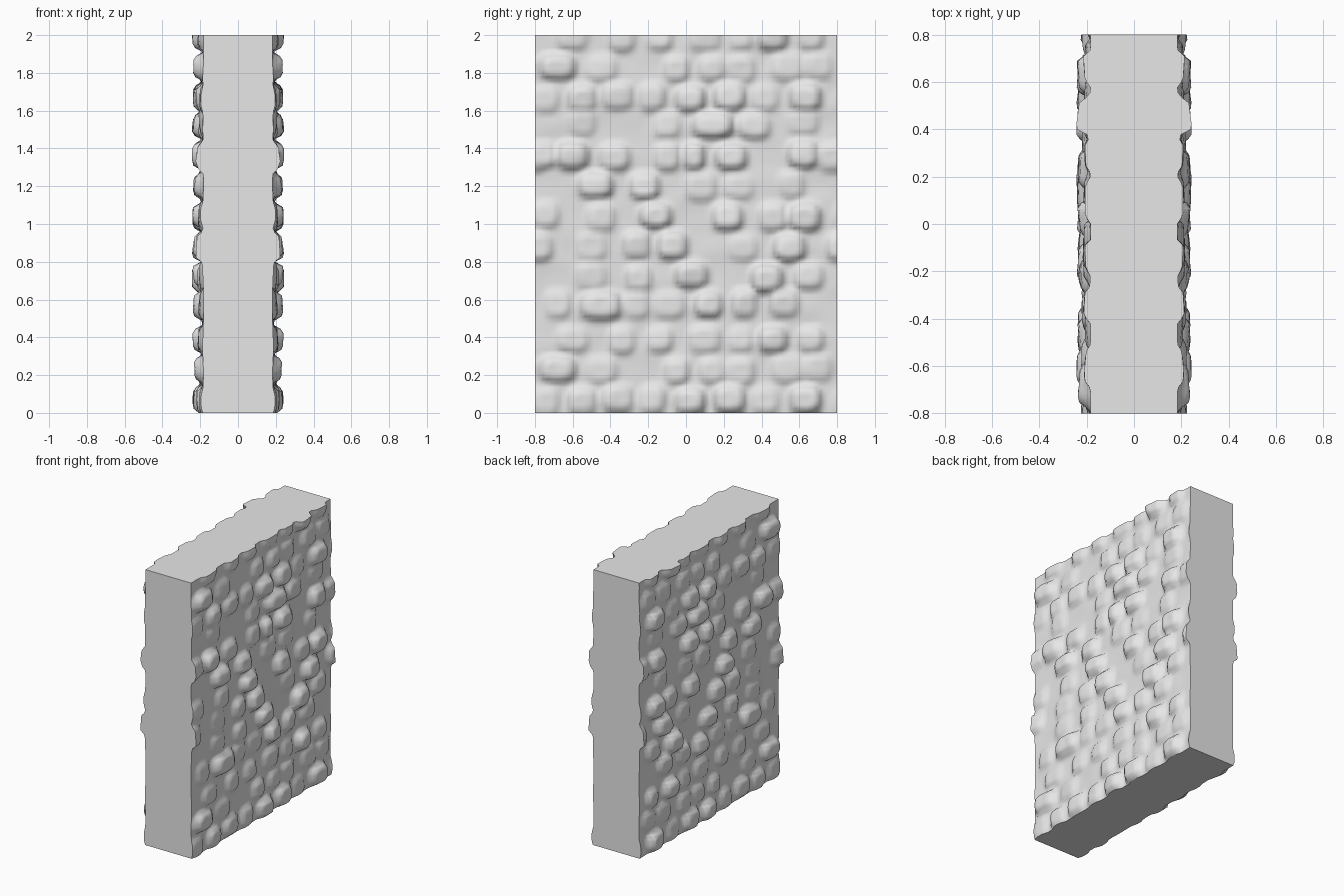
import bpy
import bmesh
import random
from mathutils import Vector, noise

random.seed(4)
if "Cube" in bpy.data.objects:
    bpy.data.objects.remove(bpy.data.objects["Cube"], do_unlink=True)

# Overall sizes; the stone courses repeat along the wall and up it
HALF_LENGTH, HEIGHT, MORTAR_X = 0.8, 2.0, 0.183
PERIOD = 1.6
COLUMNS, ROWS = 72, 90

# Courses in hundredths: height, proud stones (position, width), shallow stones
COURSES = [
    (7, [(2, 17), (23, 18), (63, 18)], [-74, -55, -36, -18, 42]),
    (23, [(-68, 21)], [-45, -5, 14, 29, 54, 70]),
    (39, [(46, 16)], [-60, -34, -14, 10, 29, 66]),
    (57, [(-45, 25), (12, 15)], [-68, -26, -9, 31, 52]),
    (72, [(3, 19), (43, 18)], [-50, -25, 65]),
    (88, [(-7, 17), (55, 18)], [-78, -50, -26, 30]),
    (104, [(-16, 18), (22, 17), (63, 18)], [-74, -45, 46]),
    (120, [(-48, 20), (-22, 17)], [8, 28, 56]),
    (136, [(-60, 18), (4, 11), (24, 18), (62, 17)], [-76, -38, -10, 78]),
    (153, [(14, 24)], [-55, -10, 36, 62]),
]


def make_stones():
    """Turn the courses into (y, z, half width, half height, rise, tilts)."""
    stones = []
    for level, proud, shallow in COURSES:
        entries = [(y, w, random.uniform(0.045, 0.055)) for y, w in proud]
        entries += [(y, random.uniform(13, 19), random.uniform(0.018, 0.034))
                    for y in shallow]
        for y, width, rise in entries:
            stones.append((y / 100, level / 100 + random.uniform(-0.01, 0.01),
                           width / 200 + 0.012, random.uniform(0.078, 0.092),
                           rise, random.uniform(-0.25, 0.25),
                           random.uniform(-0.3, 0.1)))
    return stones


def wrap(distance):
    return (distance + PERIOD / 2) % PERIOD - PERIOD / 2


def relief(y, z, stones):
    """Height of the wall face: the tallest stone over rough mortar."""
    best = 0.0
    for cy, cz, half_w, half_h, rise, tilt_y, tilt_z in stones:
        u, v = wrap(y - cy) / half_w, wrap(z - cz) / half_h
        if abs(u) >= 1 or abs(v) >= 1:
            continue
        reach = (abs(u) ** 3 + abs(v) ** 3) ** (1 / 3)
        t = min(1.0, max(0.0, (1 - reach) / 0.45))
        dome = t * t * (3 - 2 * t)
        best = max(best, rise * dome * (1 + tilt_y * u + tilt_z * v))
    rough = noise.noise(Vector((y * 7, z * 9, 0.5))) * 0.006
    chips = noise.noise(Vector((y * 19, z * 19, 3.5))) * 0.09 * best
    return MORTAR_X + min(0.06, max(0.0, best + rough + chips + 0.002))


# Stone face on the +x side
stones = make_stones()
bm = bmesh.new()
grid = []
for j in range(ROWS + 1):
    z = HEIGHT * j / ROWS
    line = []
    for i in range(COLUMNS + 1):
        y = HALF_LENGTH * (2 * i / COLUMNS - 1)
        line.append(bm.verts.new((relief(y, z, stones), y, z)))
    grid.append(line)
for j in range(ROWS):
    for i in range(COLUMNS):
        face = bm.faces.new((grid[j][i], grid[j][i + 1],
                             grid[j + 1][i + 1], grid[j + 1][i]))
        face.smooth = True

# Flat ends, top and bottom, reaching in to the centre plane
border = [e for e in bm.edges if e.is_boundary]
for edge in border:
    edge.smooth = False
extruded = bmesh.ops.extrude_edge_only(bm, edges=border)["geom"]
for item in extruded:
    if isinstance(item, bmesh.types.BMVert):
        item.co.x = 0.0
    elif isinstance(item, bmesh.types.BMFace):
        item.smooth = False
bmesh.ops.recalc_face_normals(bm, faces=bm.faces)
if grid[1][1].link_faces[0].normal.x < 0:
    bmesh.ops.reverse_faces(bm, faces=bm.faces)

mesh = bpy.data.meshes.new("stone_wall")
bm.to_mesh(mesh)
bm.free()
wall = bpy.data.objects.new("stone_wall", mesh)
bpy.context.collection.objects.link(wall)

# Matching stone face on the other side
mirror = wall.modifiers.new("other_side", "MIRROR")
mirror.use_axis = (True, False, False)
mirror.use_clip = True

# Plain grey stone
stone = bpy.data.materials.new("grey_stone")
stone.use_nodes = True
colour = (0.8, 0.8, 0.8, 1.0)
stone.diffuse_color = colour
shader = next(n for n in stone.node_tree.nodes if n.type == "BSDF_PRINCIPLED")
shader.inputs["Base Color"].default_value = colour
mesh.materials.append(stone)
